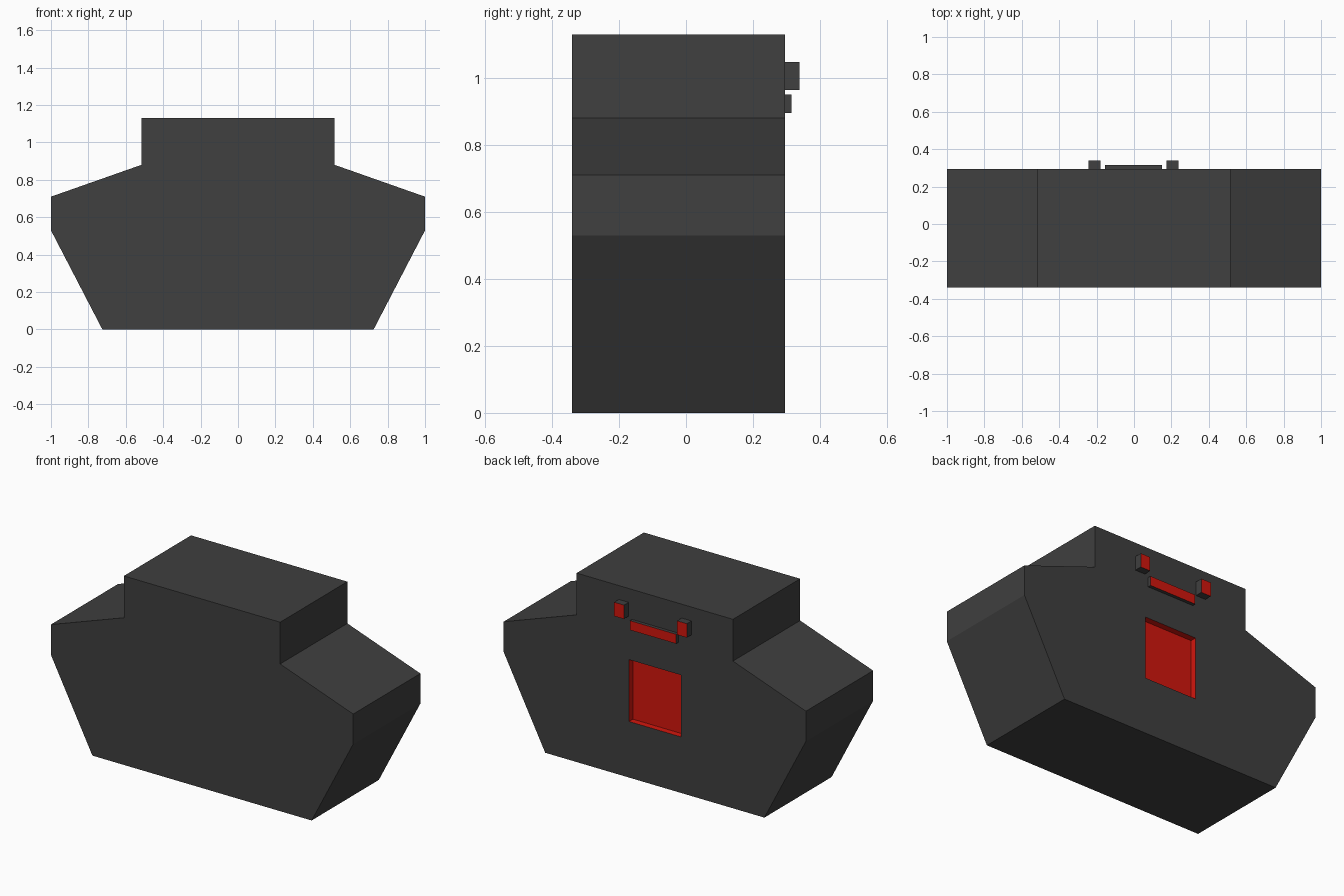
import bpy, bmesh

if "Cube" in bpy.data.objects:
    bpy.data.objects.remove(bpy.data.objects["Cube"])

BACK = 0.295   # rear wall of the body
FRONT = -0.34


def material(name, color):
    m = bpy.data.materials.new(name)
    m.diffuse_color = color
    m.use_nodes = True
    m.node_tree.nodes["Principled BSDF"].inputs["Base Color"].default_value = m.diffuse_color
    return m


dark = material("dark_shell", (0.05, 0.05, 0.05, 1))
red = material("red_glow", (0.65, 0.008, 0.004, 1))


def add_object(name, bm):
    bmesh.ops.recalc_face_normals(bm, faces=bm.faces)
    me = bpy.data.meshes.new(name)
    bm.to_mesh(me)
    bm.free()
    me.materials.append(dark)
    me.materials.append(red)
    ob = bpy.data.objects.new(name, me)
    bpy.context.collection.objects.link(ob)
    return ob


def extrude_profile(name, points, y0, y1):
    bm = bmesh.new()
    face = bm.faces.new([bm.verts.new((x, y0, z)) for x, z in points])
    new = bmesh.ops.extrude_face_region(bm, geom=[face])["geom"]
    verts = [v for v in new if isinstance(v, bmesh.types.BMVert)]
    bmesh.ops.translate(bm, verts=verts, vec=(0, y1 - y0, 0))
    return add_object(name, bm)


def box(name, x0, x1, y0, y1, z0, z1):
    return extrude_profile(name, [(x0, z0), (x1, z0), (x1, z1), (x0, z1)], y0, y1)


# Main shell: mirrored outline extruded front to back
half = [(0.725, 0), (1, 0.53), (1, 0.71), (0.517, 0.88), (0.517, 1.13)]
outline = half + [(-x, z) for x, z in reversed(half)]
body = extrude_profile("body_shell", outline, FRONT, BACK)

# Red square recess in the rear wall
cutter = box("recess_cutter", -0.175, 0.17, BACK - 0.037, BACK + 0.1, 0.335, 0.705)
for p in cutter.data.polygons:
    p.material_index = 1
cutter.hide_render = True
cutter.display_type = 'WIRE'
cut = body.modifiers.new("rear_recess", 'BOOLEAN')
cut.operation = 'DIFFERENCE'
cut.solver = 'EXACT'
cut.object = cutter

# Apply the cut and drop the cutter
bpy.context.view_layer.objects.active = body
bpy.ops.object.modifier_apply(modifier=cut.name)
bpy.data.objects.remove(cutter)


# Raised rear details with a red outward face
def rear_block(name, x0, x1, depth, z0, z1):
    ob = box(name, x0, x1, BACK, BACK + depth, z0, z1)
    for p in ob.data.polygons:
        if p.normal.y > 0.9:
            p.material_index = 1


rear_block("left_light", -0.243, -0.178, 0.044, 0.964, 1.047)
rear_block("right_light", 0.173, 0.238, 0.044, 0.964, 1.047)
rear_block("centre_light_bar", -0.156, 0.151, 0.02, 0.895, 0.951)
